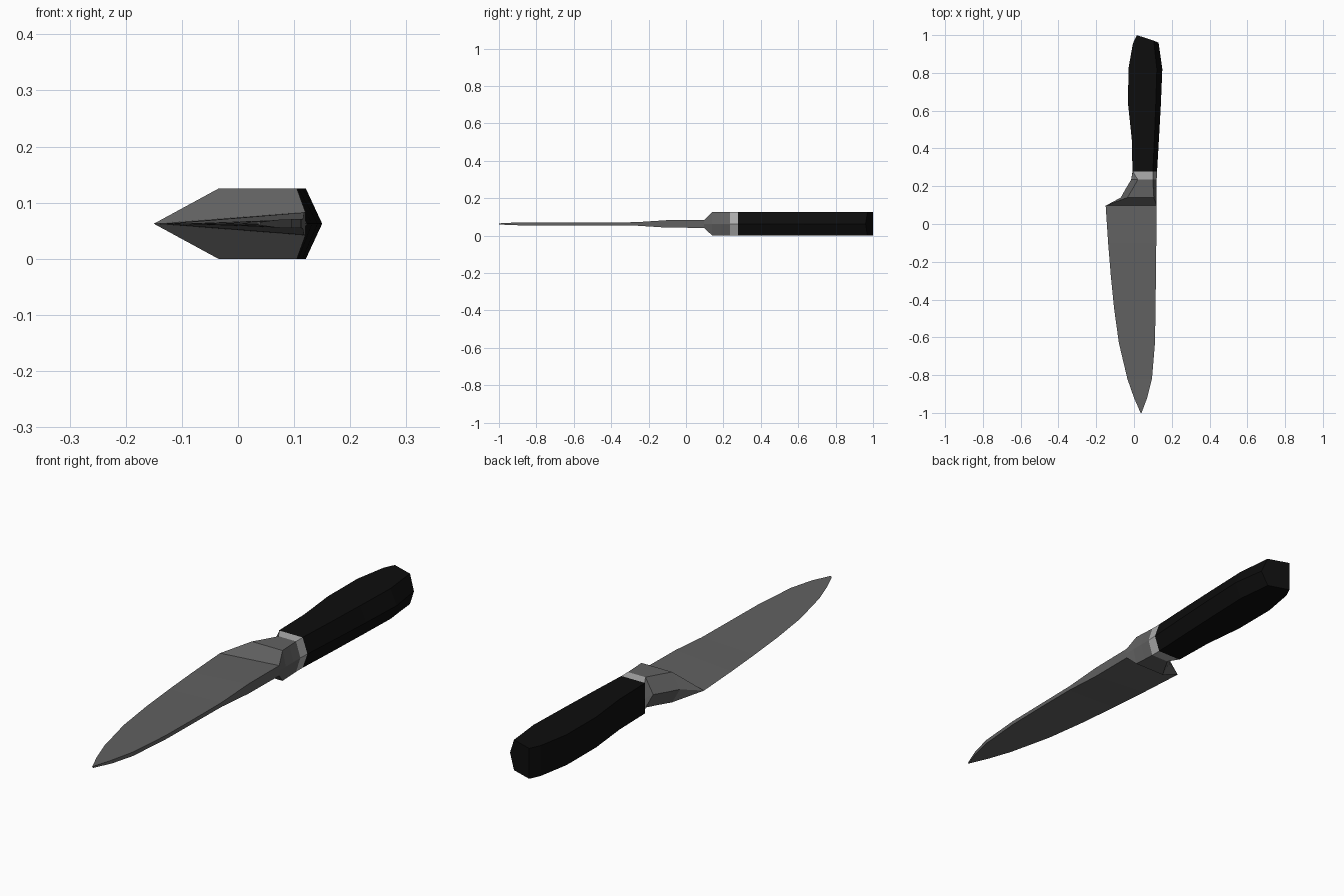
import bpy, bmesh

if "Cube" in bpy.data.objects:
    bpy.data.objects.remove(bpy.data.objects["Cube"])

MID = 0.0625


def material(name, value):
    m = bpy.data.materials.new(name)
    m.diffuse_color = (value, value, value, 1)
    m.use_nodes = True
    m.node_tree.nodes["Principled BSDF"].inputs["Base Color"].default_value = m.diffuse_color
    return m


def section(left, top_left, top_right, right, half):
    """Six-sided section; each of the four stations is (x, y), mirrored about mid height."""
    return [(*left, MID), (*top_left, MID + half), (*top_right, MID + half),
            (*right, MID), (*top_right, MID - half), (*top_left, MID - half)]


def level(y, left, top_left, top_right, right, half=MID):
    return section((left, y), (top_left, y), (top_right, y), (right, y), half)


def loft(name, rings, mat):
    bm = bmesh.new()
    loops = [[bm.verts.new(p) for p in r] for r in rings]
    for a, b in zip(loops, loops[1:]):
        for i in range(6):
            j = (i + 1) % 6
            bm.faces.new((a[i], a[j], b[j], b[i]))
    bm.faces.new(loops[0][::-1])
    bm.faces.new(loops[-1])
    bmesh.ops.remove_doubles(bm, verts=bm.verts[:], dist=0.0004)
    bmesh.ops.recalc_face_normals(bm, faces=bm.faces[:])
    me = bpy.data.meshes.new(name)
    bm.to_mesh(me)
    bm.free()
    me.materials.append(mat)
    ob = bpy.data.objects.new(name, me)
    bpy.context.collection.objects.link(ob)
    return ob


steel = material("steel", 0.12)
bright = material("bright_steel", 0.42)
black = material("black_handle", 0.004)

# Blade: wedge sections from tip to heel (y, edge x, spine x, half thickness)
blade = [(-1.0, 0.035, 0.04, 0.003), (-0.92, 0.0, 0.07, 0.007),
         (-0.82, -0.035, 0.095, 0.008), (-0.63, -0.08, 0.111, 0.008),
         (-0.45, -0.105, 0.114, 0.008), (-0.27, -0.123, 0.116, 0.009),
         (-0.1, -0.137, 0.118, 0.02), (0.097, -0.15, 0.12, 0.021)]
rings = []
for y, e, s, h in blade:
    r = level(y, e, e, s, s, h)
    r[1] = r[5] = r[0]      # sharp cutting edge
    rings.append(r)

# Bolster: flares from the blade root into the collar
rings += [section((-0.07, 0.14), (-0.035, 0.14), (0.105, 0.14), (0.12, 0.14), MID),
          level(0.19, -0.042, -0.005, 0.102, 0.12),
          level(0.235, -0.015, 0.02, 0.1, 0.12)]
loft("blade", rings, steel)

# Collar between bolster and handle
loft("collar", [level(0.235, -0.015, 0.02, 0.1, 0.12),
                level(0.278, -0.008, -0.006, 0.1, 0.122)], bright)

# Handle: flat on one side, ridged on the other, with a slanted butt
loft("handle", [level(0.278, -0.008, -0.008, 0.1, 0.122),
                level(0.45, -0.012, -0.012, 0.108, 0.132),
                level(0.63, -0.031, -0.031, 0.115, 0.142),
                level(0.82, -0.03, -0.03, 0.121, 0.15),
                section((-0.006, 0.955), (-0.006, 0.955), (0.11, 0.92), (0.137, 0.91), MID),
                section((0.015, 1.0), (0.015, 1.0), (0.105, 0.97), (0.13, 0.96), MID)], black)
